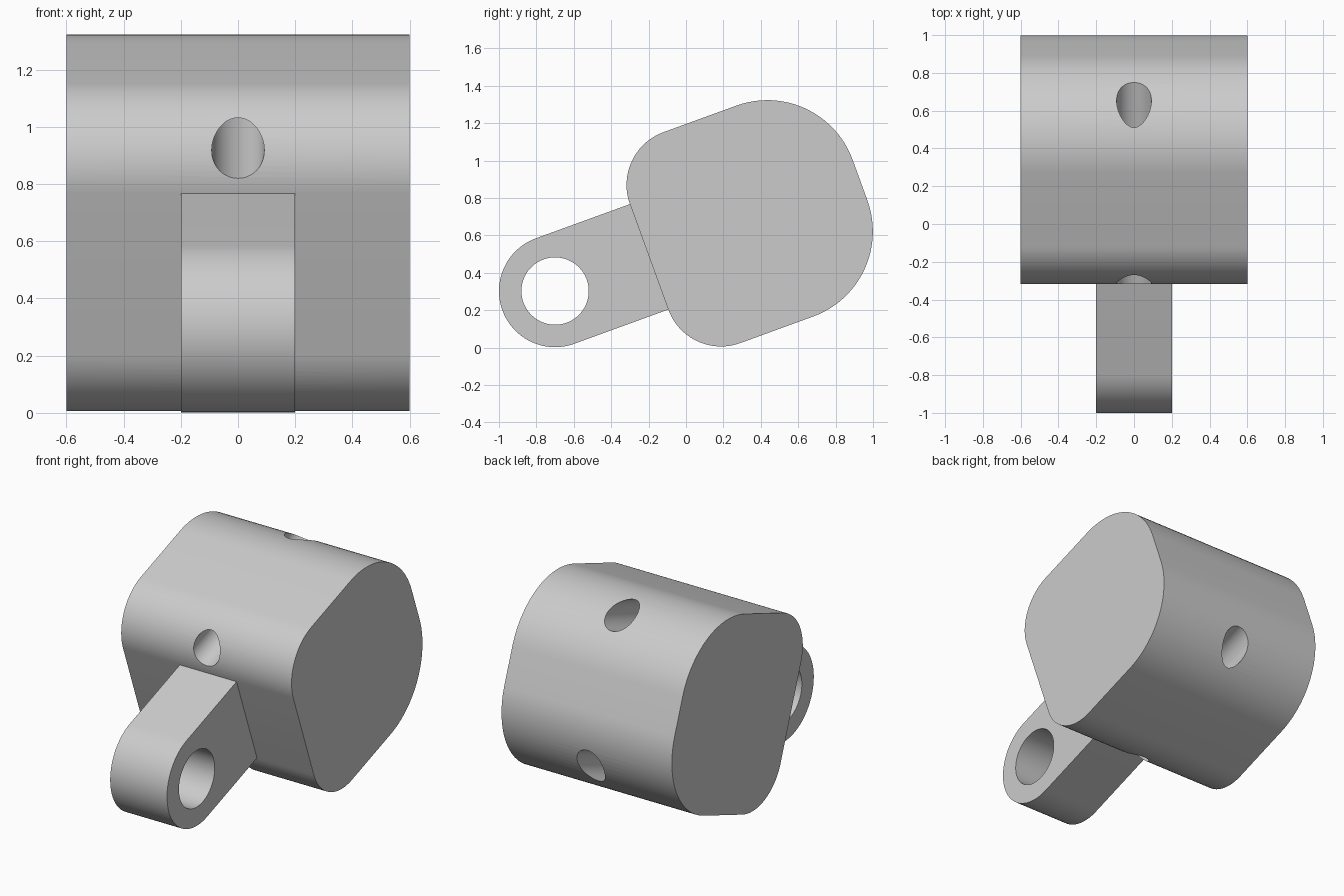
import bpy
import bmesh
from math import radians, sin, cos, pi
from mathutils import Matrix, Vector

cube = bpy.data.objects.get("Cube")
if cube:
    bpy.data.objects.remove(cube, do_unlink=True)

# Local frame: origin at the eye centre, y along the tilted axis, z across it
FRAME = Matrix.Translation((0, -0.70, 0.302)) @ Matrix.Rotation(radians(20), 4, "X")
FRONT, BACK, HALF = 0.535, 1.735, 0.6
LUG_R, EYE_R, BOLT_R, BOLT_Z = 0.30, 0.18, 0.092, 0.447

grey = bpy.data.materials.new("light grey")
grey.use_nodes = True
grey.diffuse_color = (0.6, 0.6, 0.6, 1)
grey.node_tree.nodes["Principled BSDF"].inputs["Base Color"].default_value = (0.6, 0.6, 0.6, 1)


def arc(cy, cz, r, start, steps=24):
    """Quarter circle, counter-clockwise from start degrees."""
    angles = [radians(start) + pi / 2 * i / steps for i in range(steps + 1)]
    return [(cy + r * cos(a), cz + r * sin(a)) for a in angles]


def finish(name, bm):
    bmesh.ops.recalc_face_normals(bm, faces=bm.faces)
    mesh = bpy.data.meshes.new(name)
    bm.to_mesh(mesh)
    bm.free()
    mesh.materials.append(grey)
    obj = bpy.data.objects.new(name, mesh)
    obj.matrix_world = FRAME
    bpy.context.collection.objects.link(obj)
    return obj


def extrude_profile(name, points, half_width):
    bm = bmesh.new()
    face = bm.faces.new([bm.verts.new((-half_width, y, z)) for y, z in points])
    result = bmesh.ops.extrude_face_region(bm, geom=[face])
    moved = [v for v in result["geom"] if isinstance(v, bmesh.types.BMVert)]
    bmesh.ops.translate(bm, verts=moved, vec=(2 * half_width, 0, 0))
    bmesh.ops.remove_doubles(bm, verts=bm.verts, dist=1e-5)
    return finish(name, bm)


def drill(target, centre, radius, length, axis):
    """Cut a round hole through the target along a local axis."""
    turn = Vector((0, 0, 1)).rotation_difference(Vector(axis)).to_matrix().to_4x4()
    bm = bmesh.new()
    bmesh.ops.create_cone(bm, cap_ends=True, segments=64, radius1=radius,
                          radius2=radius, depth=length,
                          matrix=Matrix.Translation(centre) @ turn)
    cutter = finish("hole_cutter", bm)
    cutter.hide_render = True
    mod = target.modifiers.new("hole", "BOOLEAN")
    mod.operation = "DIFFERENCE"
    mod.solver = "EXACT"
    mod.object = cutter
    activate(target)
    bpy.ops.object.modifier_apply(modifier=mod.name)
    bpy.data.objects.remove(cutter, do_unlink=True)


def activate(obj):
    bpy.ops.object.select_all(action="DESELECT")
    obj.select_set(True)
    bpy.context.view_layer.objects.active = obj


# Body: block with small front corners and large back corners
rf, rb = 0.30, 0.485
body = extrude_profile("body", (
    arc(BACK - rb, HALF - rb, rb, 0) + arc(FRONT + rf, HALF - rf, rf, 90)
    + arc(FRONT + rf, rf - HALF, rf, 180) + arc(BACK - rb, rb - HALF, rb, 270)), 0.6)

# Two bolt holes running from front to back
for side in (1, -1):
    drill(body, (0, (FRONT + BACK) / 2, side * BOLT_Z), BOLT_R, 2, (0, 1, 0))

# Mounting lug with a rounded end and an eye
root = FRONT + 0.01
lug = extrude_profile("mounting_lug", (
    arc(0, 0, LUG_R, 90) + arc(0, 0, LUG_R, 180)[1:]
    + [(root, -LUG_R), (root, LUG_R)]), 0.2)
drill(lug, (0, 0, 0), EYE_R, 1, (1, 0, 0))

for part in (body, lug):
    activate(part)
    bpy.ops.object.shade_smooth_by_angle(angle=radians(30))
